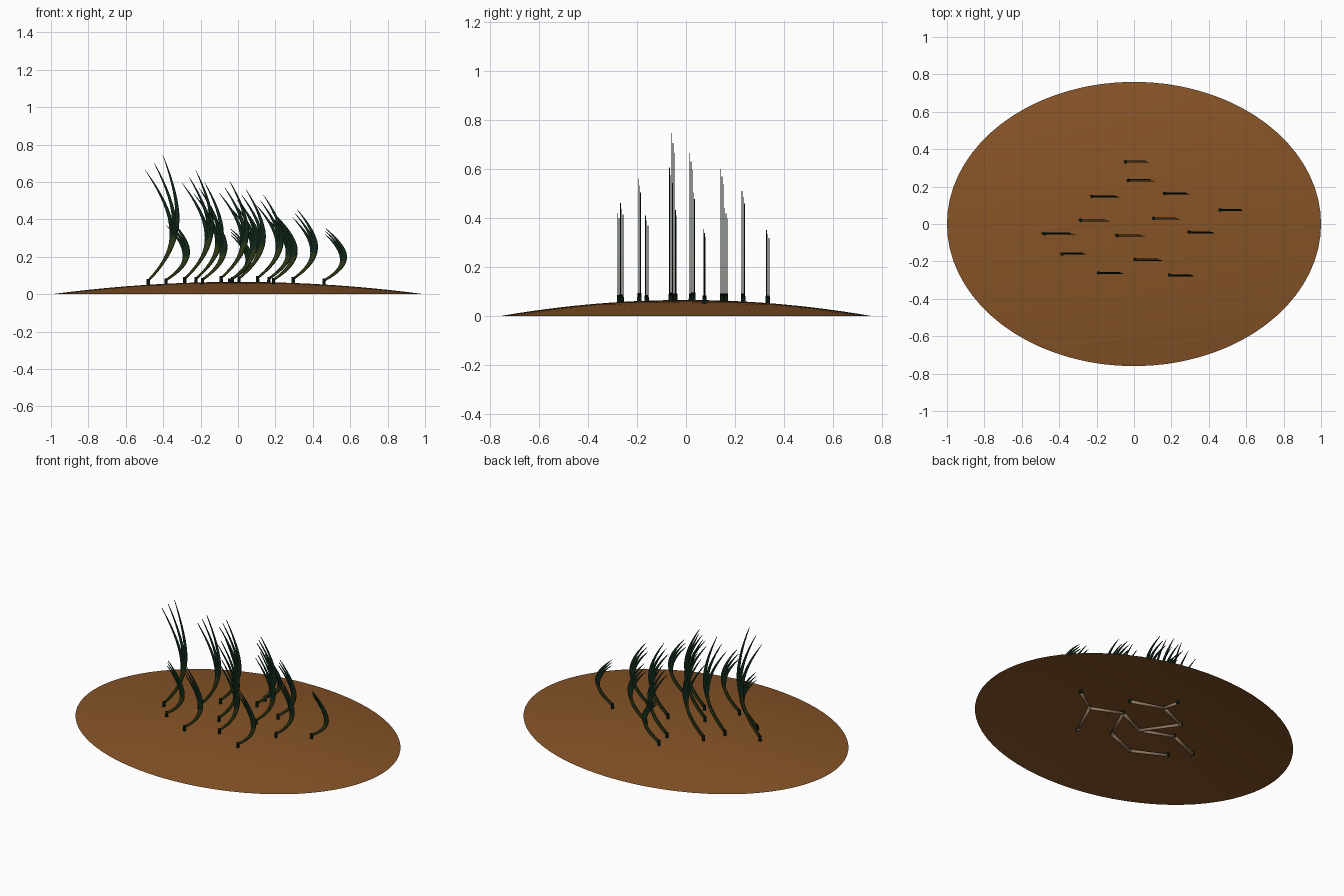
import bpy, bmesh, math
from mathutils import Vector

cube = bpy.data.objects.get("Cube")
if cube:
    bpy.data.objects.remove(cube)


def material(name, rgb):
    m = bpy.data.materials.new(name)
    m.use_nodes = True
    m.diffuse_color = (*rgb, 1)
    bsdf = m.node_tree.nodes["Principled BSDF"]
    bsdf.inputs["Base Color"].default_value = (*rgb, 1)
    bsdf.inputs["Roughness"].default_value = 0.9
    return m


SAND = material("brown_sand", (0.24, 0.088, 0.02))
OLIVE = material("olive_green", (0.022, 0.036, 0.007))
DARK = material("dark_green", (0.005, 0.02, 0.009))
ROOT = material("pale_root", (0.3, 0.2, 0.12))


def make_object(name, bm, mats, smooth=True):
    me = bpy.data.meshes.new(name)
    bm.to_mesh(me)
    bm.free()
    for m in mats:
        me.materials.append(m)
    for p in me.polygons:
        p.use_smooth = smooth
    ob = bpy.data.objects.new(name, me)
    bpy.context.collection.objects.link(ob)
    return ob


def ground(x, y):
    return 0.066 * (1 - x * x - (y / 0.76) ** 2)


# Low open sand mound, built from concentric oval rings
SEG, RINGS = 72, 10
bm = bmesh.new()
centre = bm.verts.new((0, 0, ground(0, 0)))
inner = None
for k in range(1, RINGS + 1):
    ring = []
    for i in range(SEG):
        a = math.tau * i / SEG
        x, y = math.cos(a) * k / RINGS, 0.76 * math.sin(a) * k / RINGS
        ring.append(bm.verts.new((x, y, ground(x, y))))
    for i in range(SEG):
        j = (i + 1) % SEG
        if inner:
            bm.faces.new((inner[i], ring[i], ring[j], inner[j]))
        else:
            bm.faces.new((centre, ring[i], ring[j]))
    inner = ring
make_object("sand_mound", bm, [SAND])

# Tufts: base x, base y, top height
TUFTS = [
    (-0.045, 0.333, 0.35), (-0.03, 0.233, 0.51), (-0.225, 0.147, 0.60),
    (0.165, 0.163, 0.44), (0.46, 0.075, 0.355), (-0.285, 0.02, 0.665),
    (0.105, 0.03, 0.53), (-0.48, -0.053, 0.745), (-0.09, -0.062, 0.605),
    (0.295, -0.043, 0.455), (-0.385, -0.16, 0.41), (0.005, -0.19, 0.56),
    (-0.19, -0.262, 0.46), (0.19, -0.273, 0.42),
]


def tube(bm, a, b, r1, r2, sides=8):
    d = b - a
    made = bmesh.ops.create_cone(bm, cap_ends=True, segments=sides,
                                 radius1=r1, radius2=r2, depth=d.length)
    rot = d.to_track_quat('Z', 'Y')
    for v in made["verts"]:
        v.co = rot @ v.co + (a + b) / 2


def bezier(p, t):
    s = 1 - t
    return p[0] * s**3 + p[1] * 3 * s * s * t + p[2] * 3 * s * t * t + p[3] * t**3


def add_blade(bm, base, height, bulge, tip):
    """Flat tapering ribbon that bows to one side and curls back at the tip."""
    pts = [base,
           base + Vector((1.15 * bulge, 0, 0.28 * height)),
           base + Vector((1.3 * bulge, 0, 0.52 * height)),
           base + Vector((tip, 0, height))]
    steps, prev = 18, None
    for i in range(steps + 1):
        t = i / steps
        c = bezier(pts, t)
        tan = (bezier(pts, t + 0.01) - bezier(pts, t - 0.01)).normalized()
        side = Vector((tan.z, 0, -tan.x))
        half = 0.0008 + 0.0108 * min(1, 0.5 + t) * min(1, 2.4 * (1 - t)) ** 0.8
        pair = [bm.verts.new(c - side * half), bm.verts.new(c + side * half)]
        if prev:
            f = bm.faces.new((prev[0], prev[1], pair[1], pair[0]))
            f.material_index = 0 if t < 0.5 else 1
        prev = pair


for n, (x, y, top) in enumerate(TUFTS, 1):
    z = ground(x, y)
    # Short sheath at the foot of each tuft
    bm = bmesh.new()
    tube(bm, Vector((x, y, z - 0.02)), Vector((x, y, z + 0.032)), 0.010, 0.008)
    make_object(f"sheath_{n}", bm, [DARK], smooth=False)
    # Three nested blades
    bm = bmesh.new()
    start = z + 0.022
    h = top - start
    for k in range(3):
        add_blade(bm, Vector((x, y + 0.005 * (k - 1), start)),
                  h * (1 - 0.06 * k),
                  0.095 + 0.09 * h - 0.008 * k,
                  (0.095 + 0.09 * h) * 1.15 * (h - 0.24) - 0.12 * (h - 0.28) * k)
    blades = make_object(f"blades_{n}", bm, [OLIVE, DARK])
    mod = blades.modifiers.new("thickness", 'SOLIDIFY')
    mod.thickness = 0.003
    mod.offset = 0

# Runner roots under the mound, linking neighbouring tufts
LINKS = [(5, 10), (10, 14), (10, 7), (4, 2), (2, 1), (2, 3), (3, 9),
         (7, 9), (9, 6), (6, 8), (7, 12), (12, 13), (13, 11)]


def root_point(i):
    x, y, _ = TUFTS[i - 1]
    return Vector((x, y, ground(x, y) - 0.014))


bm = bmesh.new()
for a, b in LINKS:
    tube(bm, root_point(a), root_point(b), 0.01, 0.009)
make_object("runner_roots", bm, [ROOT])
